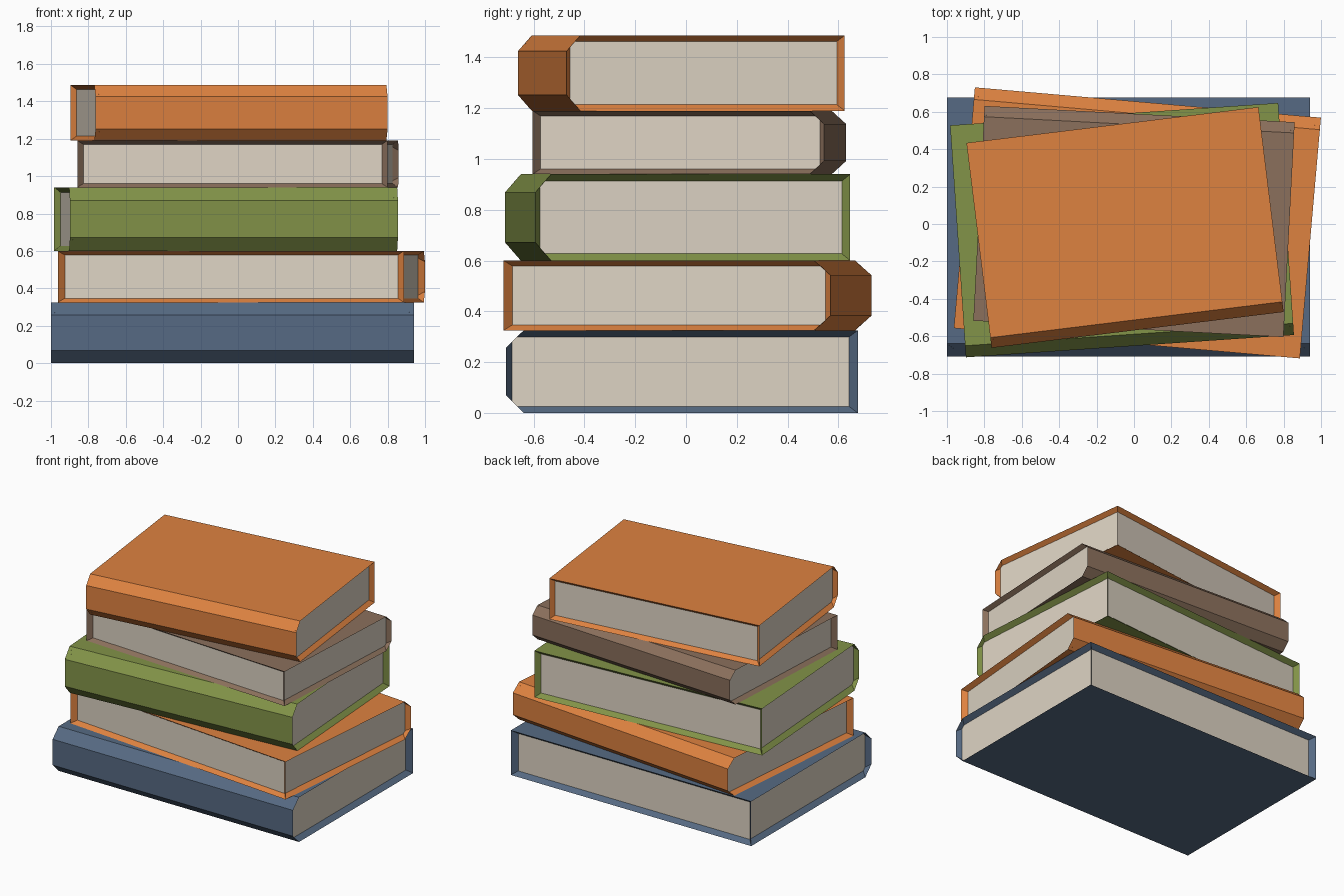
import bpy, bmesh, math

if "Cube" in bpy.data.objects:
    bpy.data.objects.remove(bpy.data.objects["Cube"])


def material(name, r, g, b):
    """Flat material from 0-255 display values."""
    m = bpy.data.materials.new(name)
    m.diffuse_color = [((c / 255 + 0.055) / 1.055) ** 2.4 for c in (r, g, b)] + [1]
    m.use_nodes = True
    m.node_tree.nodes["Principled BSDF"].inputs["Base Color"].default_value = m.diffuse_color
    return m


paper = material("paper", 222, 212, 196)
blue = material("slate blue", 86, 106, 131)
orange = material("orange", 222, 130, 64)
green = material("olive green", 130, 147, 72)
brown = material("brown", 139, 112, 92)


def book(name, cover, length, width, z0, z1, centre, degrees):
    """Book lying flat, spine towards local -y, pages recessed on three sides."""
    h = z1 - z0
    y0, y1 = -width / 2, width / 2
    # cover section with bevelled spine
    cy, cz = 0.05 * width, 0.21 * h
    outer = [(y1, 0), (y1, h), (y0 + cy, h), (y0, h - cz), (y0, cz), (y0 + cy, 0)]
    # page block section
    t, p = 0.08 * h, 0.025 * width
    s = y0 + 0.0165 * width
    outer_pages = [(y1 - p, t), (y1 - p, h - t), (s + 0.014 * width, h - t),
                   (s, h - 0.14 * h), (s, 0.14 * h), (s + 0.014 * width, t)]
    bm = bmesh.new()

    def ring(section, x):
        return [bm.verts.new((x, y, z)) for y, z in section]

    half, inner = length / 2, length / 2 - 0.0185 * length
    lo, hi = ring(outer, -half), ring(outer, half)
    lo_p, hi_p = ring(outer_pages, -inner), ring(outer_pages, inner)

    def face(verts, slot=0):
        bm.faces.new(verts).material_index = slot

    for i in range(6):
        j = (i + 1) % 6
        if i:  # boards, spine and spine bevels
            face((lo[i], lo[j], hi[j], hi[i]))
        # sloping rims down to the pages at both ends
        face((hi[i], hi[j], hi_p[j], hi_p[i]))
        face((lo[j], lo[i], lo_p[i], lo_p[j]))
    # page ends
    face(hi_p, 1)
    face(lo_p[::-1], 1)
    # fore edge pages and their upper and lower rims (corner fins exist already)
    face((lo_p[0], lo_p[1], hi_p[1], hi_p[0]), 1)
    face((lo[1], hi[1], hi_p[1], lo_p[1]))
    face((hi[0], lo[0], lo_p[0], hi_p[0]))
    me = bpy.data.meshes.new(name)
    bm.to_mesh(me)
    bm.free()
    me.materials.append(cover)
    me.materials.append(paper)
    ob = bpy.data.objects.new(name, me)
    ob.location = (centre[0], centre[1], z0)
    ob.rotation_euler.z = math.radians(degrees)
    bpy.context.collection.objects.link(ob)


# stack from the bottom up, spines alternating front and back
book("bottom_book", blue, 1.94, 1.385, 0.0, 0.325, (-0.03, -0.016), 0)
book("second_book", orange, 1.857, 1.292, 0.325, 0.60, (0.018, 0.006), 175)
book("middle_book", green, 1.758, 1.243, 0.60, 0.94, (-0.064, -0.033), 3.9)
book("fourth_book", brown, 1.66, 1.15, 0.94, 1.19, (0.0, 0.0135), 177)
book("top_book", orange, 1.573, 1.104, 1.19, 1.487, (-0.048, -0.0185), 7)
